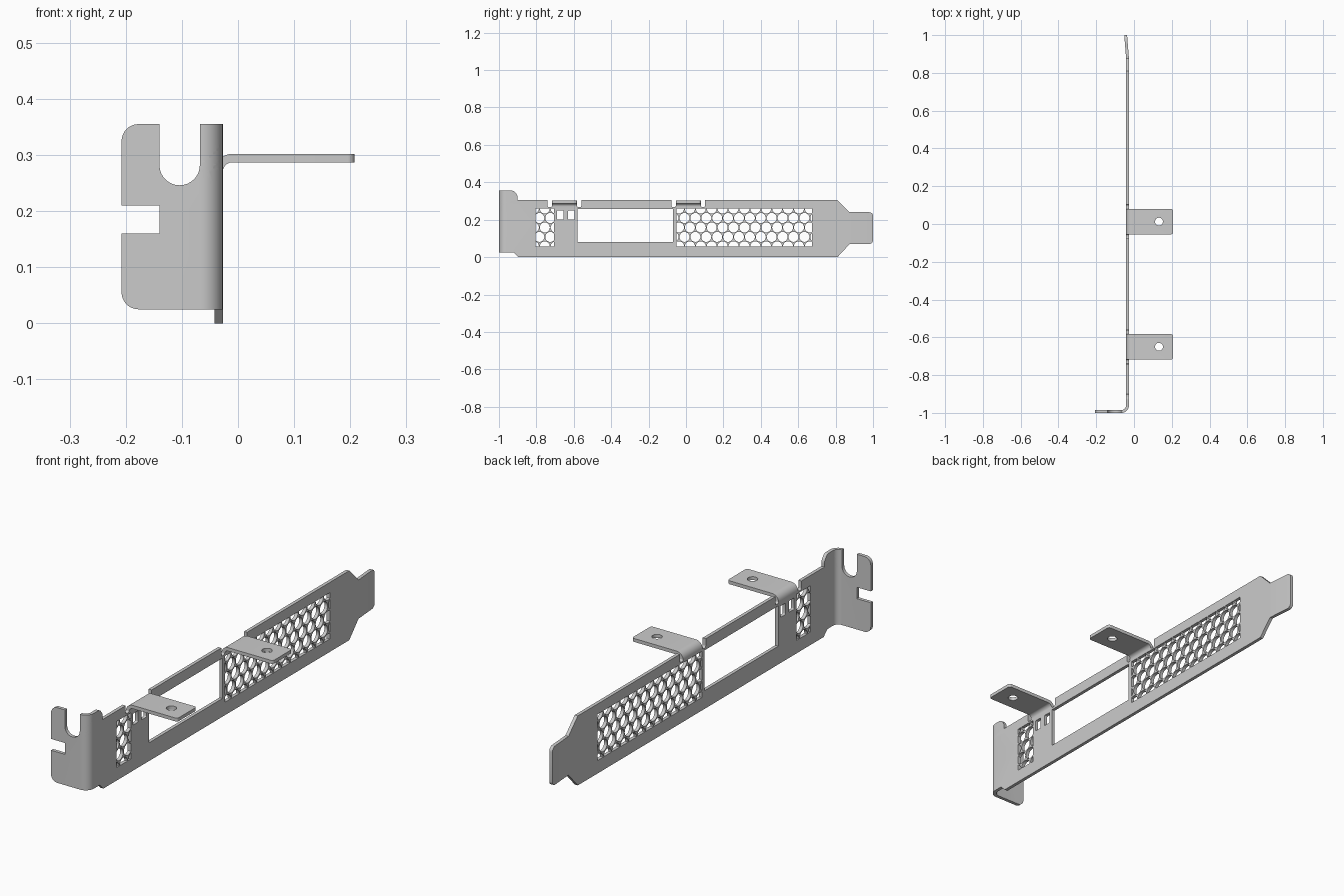
import bpy, bmesh
from math import pi, sin, cos, sqrt
from mathutils import Vector

if "Cube" in bpy.data.objects:
    bpy.data.objects.remove(bpy.data.objects["Cube"])

# Sheet metal is drawn flat in (y, z), cut, thickened, then folded.
X_IN, X_OUT = -0.042, -0.027            # the two faces of the plate
FLANGE_Y, FLANGE_R = -0.96, 0.04        # flange fold start and outer radius
TAB_Z, TAB_R = 0.27, 0.032              # tab fold start and outer radius
TABS, TAB_HALF = (0.0125, -0.65), 0.067
FLANGE_CX, TAB_CX = X_OUT - FLANGE_R, X_IN + TAB_R


def flange_u(x):
    """Flat position of a point on the folded flange."""
    return FLANGE_Y - FLANGE_R * pi / 2 + (x - FLANGE_CX)


def tab_v(x):
    """Flat position of a point on a folded tab."""
    return TAB_Z + TAB_R * pi / 2 + (x - TAB_CX)


def rounded(corners, steps=8):
    out = []
    for i, (u, v, r) in enumerate(corners):
        p = Vector((u, v))
        if r == 0:
            out.append(p)
            continue
        a = (Vector(corners[i - 1][:2]) - p).normalized() * r
        b = (Vector(corners[(i + 1) % len(corners)][:2]) - p).normalized() * r
        for k in range(steps + 1):
            t = k / steps * pi / 2
            out.append(p + a + b - b * cos(t) - a * sin(t))
    return out


def rect(u0, u1, v0, v1, r=0):
    return rounded([(u0, v0, r), (u1, v0, r), (u1, v1, r), (u0, v1, r)], 4)


def circle(u, v, r, n=24):
    return [Vector((u + r * cos(2 * pi * k / n), v + r * sin(2 * pi * k / n))) for k in range(n)]


def clip(poly, axis, limit, sign):
    """Keep the part of a polygon on one side of a straight line."""
    out = []
    for i, p in enumerate(poly):
        q = poly[i - 1]
        dp, dq = sign * (p[axis] - limit), sign * (q[axis] - limit)
        if dp * dq < 0:
            out.append(q.lerp(p, dq / (dq - dp)))
        if dp >= 0:
            out.append(p)
    return out


def vent(u0, u1, v0, v1, pitch=0.0583, r=0.0268):
    """Staggered round holes clipped to a rectangle."""
    holes = []
    cu, cv = (u0 + u1) / 2, (v0 + v1) / 2
    n = int((u1 - u0) / pitch / 2) + 2
    for row in range(-2, 3):
        for col in range(-n, n + 1):
            h = circle(cu + (col + 0.5 * (row % 2)) * pitch, cv + row * pitch * sqrt(3) / 2, r, 20)
            for axis, limit, sign in ((0, u0, 1), (0, u1, -1), (1, v0, 1), (1, v1, -1)):
                h = clip(h, axis, limit, sign)
            if len(h) > 2 and min(max(p[a] for p in h) - min(p[a] for p in h) for a in (0, 1)) > 0.006:
                holes.append(h)
    return holes


# Outline: lower edge and tapered tip
outline = [(flange_u(-0.2075), 0.025, 0.03), (-0.92, 0.025, 0), (-0.895, 0, 0), (0.81, 0, 0),
           (0.875, 0.07, 0), (1, 0.07, 0.02), (1, 0.24, 0.02), (0.875, 0.24, 0), (0.81, 0.305, 0)]
# Tabs with relief notches
for c in TABS:
    half = [(0.09, 0.305, 0), (0.09, 0.267, 0.008), (TAB_HALF, 0.267, 0.008),
            (TAB_HALF, tab_v(0.2075), 0.012)]
    outline += [(c + u, v, r) for u, v, r in half]
    outline += [(c - u, v, r) for u, v, r in reversed(half)]
# Shoulder, screw slot and side slot of the flange
outline += [(-0.9, 0.305, 0), (-0.9, 0.33, 0.01), (-0.92, 0.355, 0.01)]
outline += [(flange_u(x), z, r) for x, z, r in (
    (-0.068, 0.355, 0), (-0.068, 0.246, 0.036), (-0.14, 0.246, 0.036), (-0.14, 0.355, 0),
    (-0.2075, 0.355, 0.03), (-0.2075, 0.21, 0), (-0.14, 0.21, 0), (-0.14, 0.16, 0),
    (-0.2075, 0.16, 0))]

# Cut-outs: port window, two light windows, vents, tab screw holes
loops = [rounded(outline), rect(-0.58, -0.07, 0.08, 0.257),
         rect(-0.69, -0.655, 0.2, 0.25, 0.004), rect(-0.63, -0.595, 0.2, 0.25, 0.004)]
loops += vent(-0.05, 0.675, 0.057, 0.26) + vent(-0.805, -0.705, 0.057, 0.26)
loops += [circle(c, tab_v(0.132), 0.021) for c in TABS]

# Fill the flat sheet
bm = bmesh.new()
for loop in loops:
    vs = [bm.verts.new((0, p.x, p.y)) for p in loop]
    for i in range(len(vs)):
        bm.edges.new((vs[i - 1], vs[i]))
bmesh.ops.remove_doubles(bm, verts=bm.verts[:], dist=1e-5)
bmesh.ops.triangle_fill(bm, use_beauty=True, edges=bm.edges[:], normal=(1, 0, 0))

# Crease lines for the folds
STEPS = 8
cuts = [((0, 0.88, 0), (0, 1, 0))]
for k in range(STEPS + 1):
    t = k / STEPS * pi / 2
    cuts.append(((0, FLANGE_Y - FLANGE_R * t, 0), (0, 1, 0)))
    cuts.append(((0, 0, TAB_Z + TAB_R * t), (0, 0, 1)))
for co, no in cuts:
    bmesh.ops.bisect_plane(bm, geom=bm.verts[:] + bm.edges[:] + bm.faces[:],
                           dist=1e-6, plane_co=co, plane_no=no)

# Thickness
for v in bm.verts:
    v.co.x = X_IN
ext = bmesh.ops.extrude_face_region(bm, geom=bm.faces[:], use_keep_orig=True)
for v in ext["geom"]:
    if isinstance(v, bmesh.types.BMVert):
        v.co.x = X_OUT

# Fold the flange back, the tabs forward and the tip slightly back
for v in bm.verts:
    x, y, z = v.co
    if y < FLANGE_Y:
        s, r = FLANGE_Y - y, FLANGE_R + x - X_OUT
        a = min(s / FLANGE_R, pi / 2)
        rest = max(0, s - FLANGE_R * pi / 2)
        v.co = (FLANGE_CX + r * cos(a) - rest, FLANGE_Y - r * sin(a), z)
    elif z > TAB_Z and any(abs(y - c) < TAB_HALF + 0.001 for c in TABS):
        s, r = z - TAB_Z, TAB_R - (x - X_IN)
        a = min(s / TAB_R, pi / 2)
        rest = max(0, s - TAB_R * pi / 2)
        v.co = (TAB_CX - r * cos(a) + rest, y, TAB_Z + r * sin(a))
    elif y > 0.88:
        v.co.x -= 0.08 * (y - 0.88)
bmesh.ops.recalc_face_normals(bm, faces=bm.faces[:])

mesh = bpy.data.meshes.new("slot_bracket")
bm.to_mesh(mesh)
bm.free()
bracket = bpy.data.objects.new("slot_bracket", mesh)
bpy.context.collection.objects.link(bracket)
bpy.context.view_layer.objects.active = bracket
bracket.select_set(True)
bpy.ops.object.shade_smooth_by_angle(angle=0.5)
